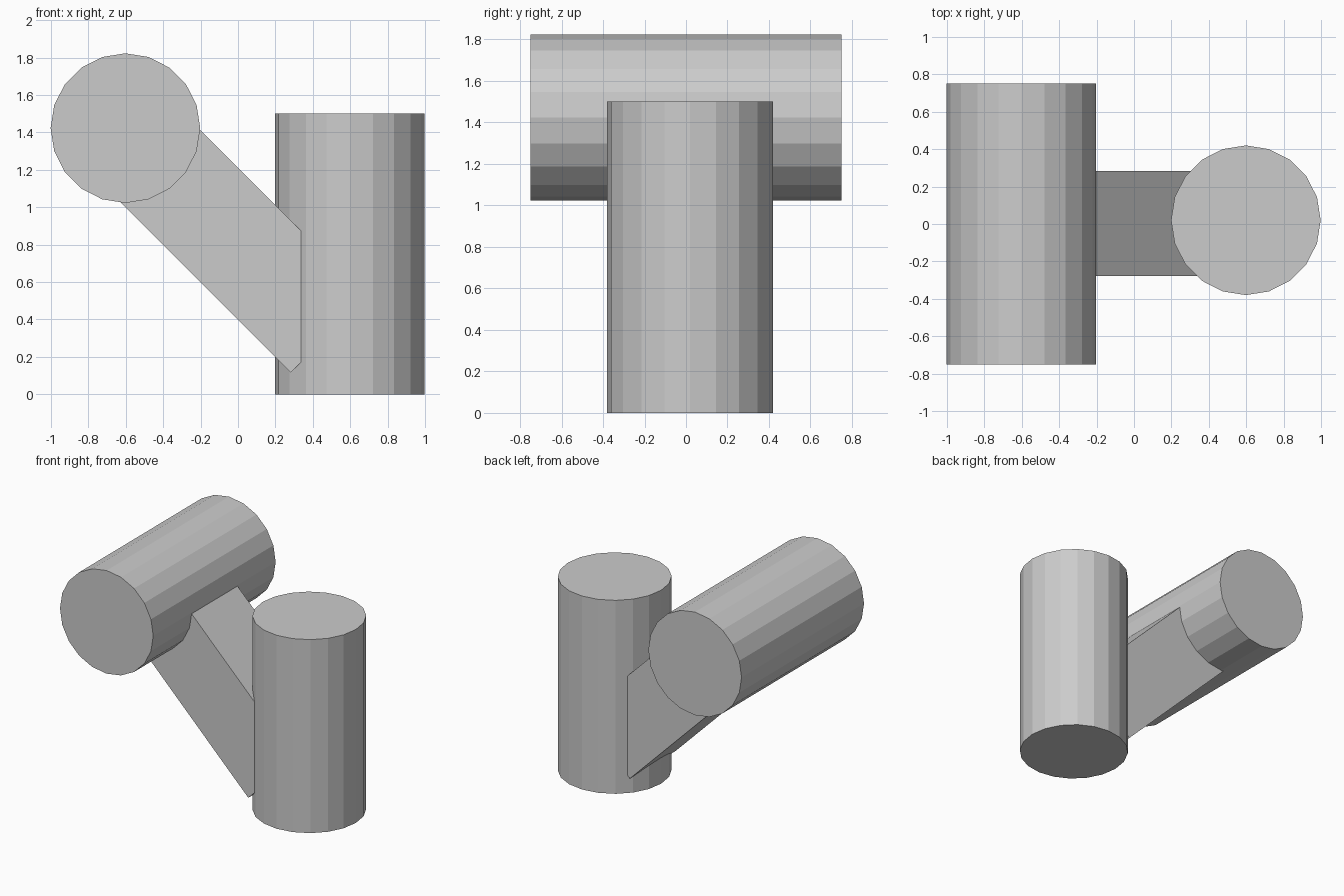
import bpy
from math import radians

if "Cube" in bpy.data.objects:
    bpy.data.objects.remove(bpy.data.objects["Cube"])

RADIUS = 0.4
SIDES = 20


def cylinder(name, length, location, rotation=(0, 0, 0)):
    bpy.ops.mesh.primitive_cylinder_add(
        vertices=SIDES, radius=RADIUS, depth=length,
        location=location, rotation=rotation)
    bpy.context.object.name = name


# Upright post standing on the ground
cylinder("upright_post", 1.5, (0.598, 0.02, 0.75))

# Horizontal roller running front to back
cylinder("horizontal_roller", 1.5, (-0.602, 0, 1.423), (radians(90), 0, 0))

# Diagonal square bar joining the two, with both ends buried
bpy.ops.mesh.primitive_cube_add(
    size=1, location=(-0.045, 0.003, 0.85), rotation=(0, radians(45), 0))
bar = bpy.context.object
bar.name = "diagonal_bar"
bar.scale = (1.5, 0.562, 0.573)
bpy.ops.object.transform_apply(location=False, rotation=False, scale=True)
